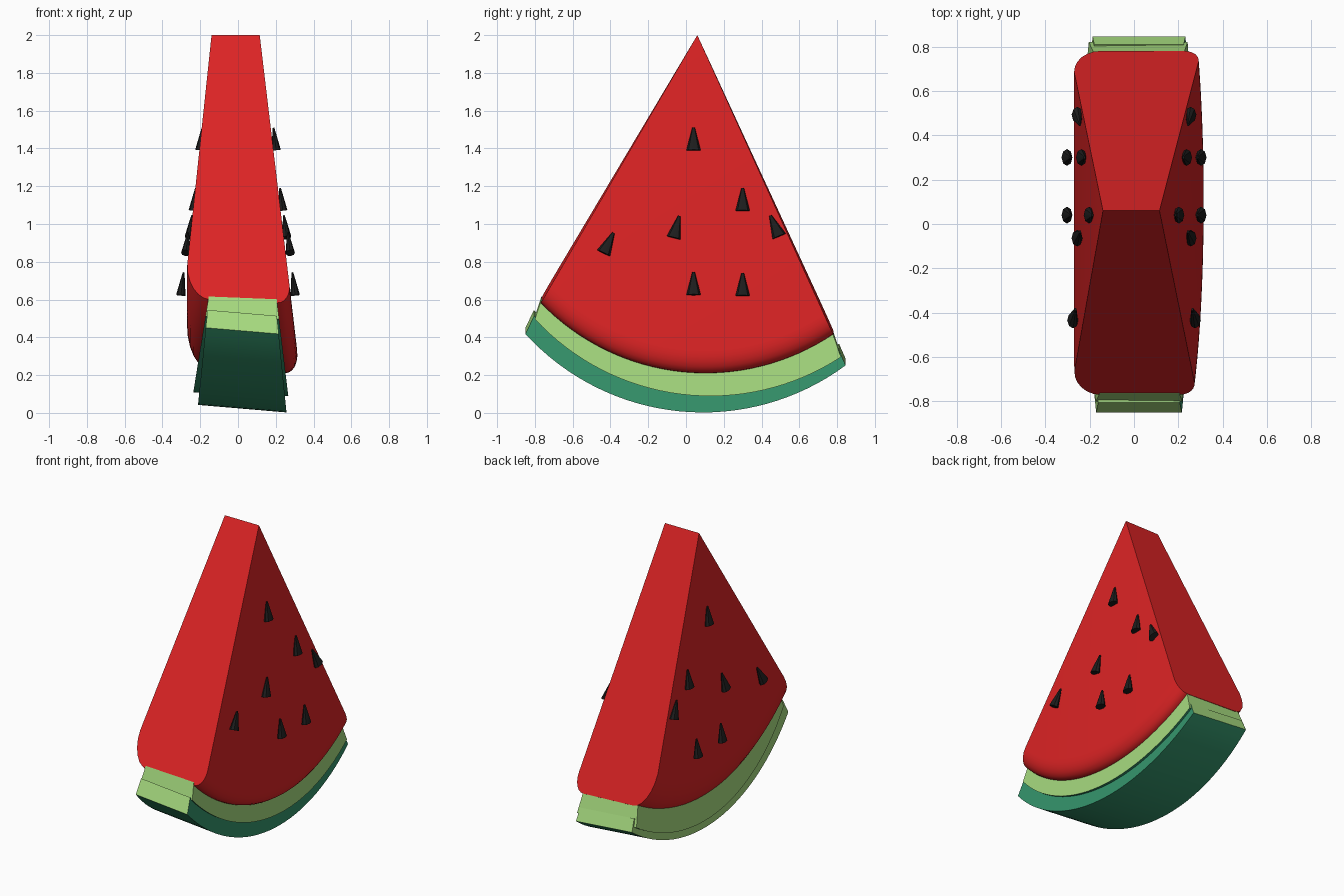
import bpy, bmesh, math
from mathutils import Matrix, Vector

cube = bpy.data.objects.get("Cube")
if cube:
    bpy.data.objects.remove(cube, do_unlink=True)


def material(name, rgb):
    mat = bpy.data.materials.new(name)
    mat.use_nodes = True
    color = (*rgb, 1)
    mat.diffuse_color = color
    bsdf = mat.node_tree.nodes["Principled BSDF"]
    bsdf.inputs["Base Color"].default_value = color
    bsdf.inputs["Roughness"].default_value = 0.8
    return mat


RED = material("flesh red", (0.72, 0.017, 0.018))
PALE = material("pale rind green", (0.38, 0.70, 0.21))
DARK = material("dark skin green", (0.035, 0.30, 0.15))
BLACK = material("seed black", (0.012, 0.012, 0.012))
STEPS = 32


def arc(a, b, c):
    """Evenly spaced (y, z) points on the circle through three points, a to c."""
    a, b, c = Vector(a), Vector(b), Vector(c)
    u, v = b - a, c - a
    d = 2 * u.cross(v)
    center = a + Vector((v.y * u.length_squared - u.y * v.length_squared,
                         u.x * v.length_squared - v.x * u.length_squared)) / d
    r = (a - center).length
    start = math.atan2(a.y - center.y, a.x - center.x)
    end = math.atan2(c.y - center.y, c.x - center.x)
    points = []
    for i in range(STEPS + 1):
        t = start + (end - start) * i / STEPS
        points.append(center + r * Vector((math.cos(t), math.sin(t))))
    return points


def finish(bm, name, mats, angle):
    bmesh.ops.recalc_face_normals(bm, faces=bm.faces)
    mesh = bpy.data.meshes.new(name)
    bm.to_mesh(mesh)
    bm.free()
    for m in mats:
        mesh.materials.append(m)
    obj = bpy.data.objects.new(name, mesh)
    bpy.context.collection.objects.link(obj)
    bpy.ops.object.select_all(action="DESELECT")
    obj.select_set(True)
    bpy.context.view_layer.objects.active = obj
    bpy.ops.object.shade_smooth_by_angle(angle=math.radians(angle))
    return obj


def loft(name, rings, mats, side_mats=None):
    """Skin closed rings; side_mats gives a material index per ring edge."""
    bm = bmesh.new()
    rows = [[bm.verts.new(p) for p in ring] for ring in rings]
    n = len(rows[0])
    for r0, r1 in zip(rows, rows[1:]):
        for k in range(n):
            j = (k + 1) % n
            face = bm.faces.new((r0[k], r0[j], r1[j], r1[k]))
            face.material_index = side_mats[k] if side_mats else 0
    bm.faces.new(rows[0])
    bm.faces.new(rows[-1])
    bmesh.ops.remove_doubles(bm, verts=bm.verts, dist=0.0005)
    return finish(bm, name, mats, 35)


# Flesh: wedge fanning from the top ridge, rounded over along its lower edge
apex = Vector((0.06, 2.0))


def flesh_ring(foot):
    ring = []
    for side, depth, inset in ((1, 0.07, 0.08), (-1, 0.13, 0.12)):
        half = []
        for k in range(-1, 7):
            a = max(k, 0) / 6 * math.pi / 2
            f = 0 if k < 0 else 1 - depth * (1 - math.sin(a))
            y, z = apex.lerp(foot, f)
            if side > 0:
                x = 0.115 + 0.119 * (2 - z)
            else:
                x = max(-0.14 - 0.104 * (2 - z), -0.27)
            if k >= 0:
                x -= side * inset * (1 - math.cos(a))
            half.append((x, y, z + f * 0.05 * (0.25 - x)))
        ring += half if side > 0 else half[::-1]
    return ring


loft("flesh", [flesh_ring(p) for p in arc((-0.77, 0.58), (0.1, 0.21), (0.78, 0.415))], [RED])


# Rind layers: curved slabs that widen downwards
def rind(name, inner, outer, left, right, top, slant, side_mats):
    rings = []
    for p, q in zip(arc(*inner), arc(*outer)):
        ring = []
        for (y, z), s in ((p, -1), (p, 1), (q, 1), (q, -1)):
            base, flare = right if s > 0 else left
            x = s * (base + flare * (top - z))
            ring.append((x, y, z + slant * (0.25 - x)))
        rings.append(ring)
    return loft(name, rings, [PALE, DARK], side_mats)


# Ring edges run: inner face, +x side, outer face, -x side
rind("inner_rind", ((-0.765, 0.60), (0.1, 0.25), (0.775, 0.425)),
     ((-0.80, 0.495), (0.1, 0.09), (0.82, 0.295)),
     (0.155, 0.16), (0.205, 0.12), 0.6, 0.04, (0, 0, 1, 0))
rind("outer_rind", ((-0.805, 0.51), (0.1, 0.11), (0.81, 0.33)),
     ((-0.85, 0.415), (0.1, 0.003), (0.845, 0.25)),
     (0.16, 0.1), (0.205, 0.1), 0.52, 0.085, (0, 1, 1, 0))

# Seeds: flattened cones, the same pattern on both cut faces (x, y, z, tilt)
SEEDS = [(0.195, 0.04, 1.45, 0), (0.23, 0.30, 1.13, 0), (0.25, 0.47, 0.99, 0.4),
         (0.25, -0.05, 0.985, -0.25), (0.27, -0.41, 0.90, -0.45),
         (0.295, 0.04, 0.685, 0), (0.295, 0.30, 0.68, 0)]
for side, label in ((1, "left"), (-1, "right")):
    for i, (x, y, z, tilt) in enumerate(SEEDS, 1):
        bm = bmesh.new()
        bmesh.ops.create_cone(bm, cap_ends=True, segments=8, radius1=0.038,
                              radius2=0.007, depth=0.12)
        place = (Matrix.Translation((side * x, y, z))
                 @ Matrix.Rotation(-side * 0.12, 4, "Y")
                 @ Matrix.Rotation(tilt, 4, "X")
                 @ Matrix.Diagonal((0.65, 1, 1, 1)))
        bm.transform(place)
        finish(bm, f"seed_{label}_{i}", [BLACK], 30)
